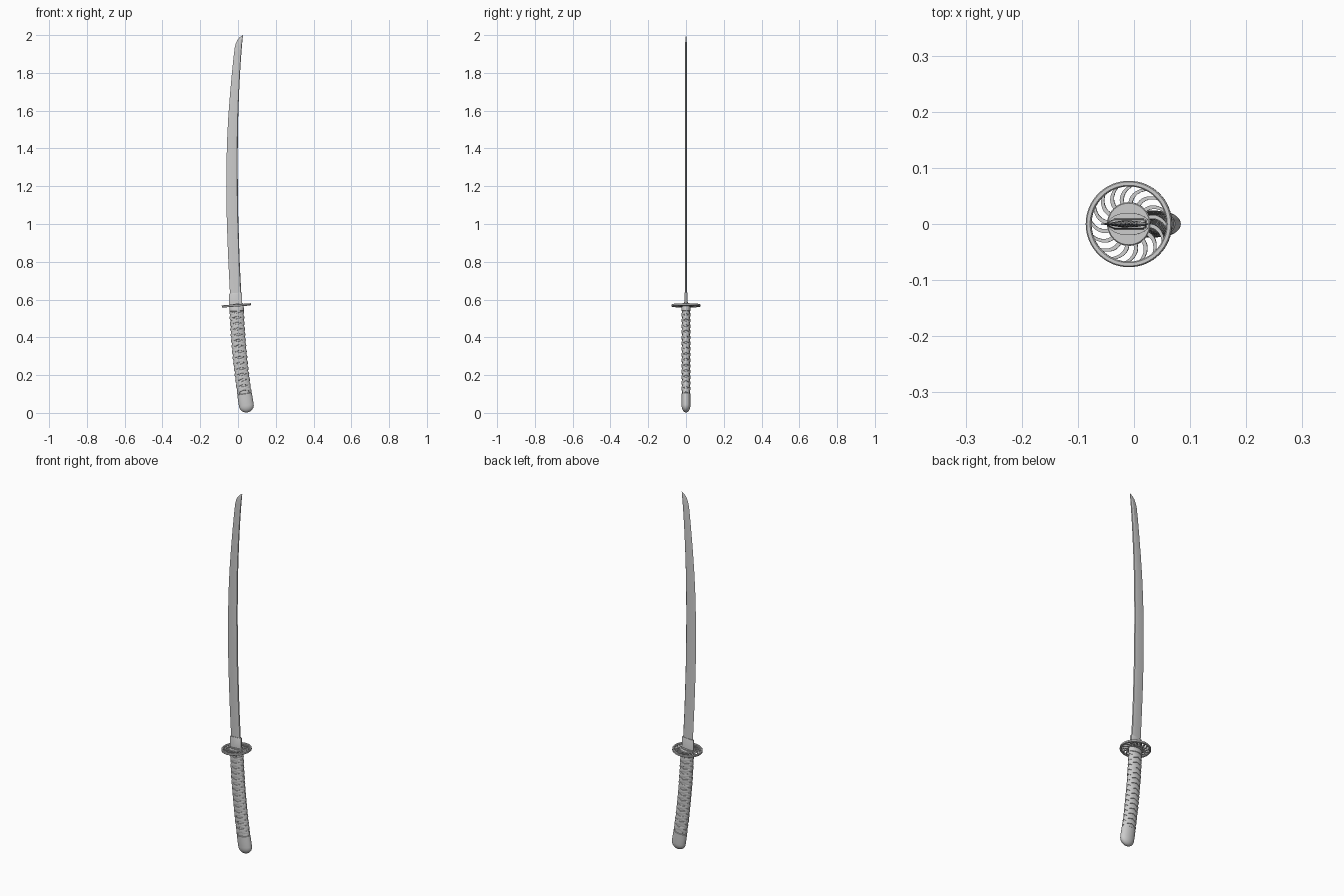
import bpy, bmesh, math
from mathutils import Vector, Matrix

if "Cube" in bpy.data.objects:
    bpy.data.objects.remove(bpy.data.objects["Cube"])

TAU = math.tau


def finish(bm, name, angle=35):
    bmesh.ops.recalc_face_normals(bm, faces=bm.faces)
    me = bpy.data.meshes.new(name)
    bm.to_mesh(me)
    bm.free()
    ob = bpy.data.objects.new(name, me)
    bpy.context.collection.objects.link(ob)
    bpy.ops.object.select_all(action='DESELECT')
    bpy.context.view_layer.objects.active = ob
    ob.select_set(True)
    bpy.ops.object.shade_smooth_by_angle(angle=math.radians(angle))
    return ob


def loft(bm, rings, caps=True, loop=False):
    """Bridge equal-length closed rings of points."""
    vs = [[bm.verts.new(p) for p in r] for r in rings]
    pairs = list(zip(vs, vs[1:])) + ([(vs[-1], vs[0])] if loop else [])
    for a, b in pairs:
        n = len(a)
        for i in range(n):
            bm.faces.new((a[i], a[(i + 1) % n], b[(i + 1) % n], b[i]))
    if caps and not loop:
        bm.faces.new(vs[0])
        bm.faces.new(vs[-1])


def grip_point(t, theta, a, b):
    """Point on the curved handle, t = distance below the guard."""
    slope = 0.032 + 0.25 * t
    n = Vector((1, 0, slope)).normalized()
    c = Vector((-0.008 + 0.032 * t + 0.125 * t * t, 0, 0.57 - t))
    return c + n * (a * math.cos(theta)) + Vector((0, b * math.sin(theta), 0))


def grip_tube(name, sections, n=32):
    bm = bmesh.new()
    loft(bm, [[grip_point(t, TAU * i / n, a, b) for i in range(n)]
              for t, a, b in sections])
    return finish(bm, name)


# Blade: (z, cutting edge x, spine x)
rows = [(0.58, -0.040, 0.020), (0.70, -0.046, 0.014), (0.80, -0.051, 0.009),
        (0.92, -0.056, 0.005), (1.05, -0.060, 0.001), (1.20, -0.062, -0.001),
        (1.32, -0.061, -0.002), (1.44, -0.058, -0.001), (1.56, -0.052, 0.001),
        (1.68, -0.043, 0.005), (1.80, -0.032, 0.011), (1.88, -0.024, 0.016),
        (1.93, -0.018, 0.020), (1.955, -0.012, 0.022), (1.975, -0.003, 0.024),
        (1.99, 0.010, 0.0255), (2.0, 0.0255, 0.0265)]
bm = bmesh.new()
rings = []
for z, e, s in rows:
    w = s - e
    y = 0.0058 * min(1, w / 0.045)
    ridge = e + 0.66 * w
    rings.append([(e, 0, z), (ridge, -y, z), (s - 0.06 * w, -y * 0.65, z),
                  (s, 0, z), (s - 0.06 * w, y * 0.65, z), (ridge, y, z)])
loft(bm, rings)
finish(bm, "blade", 20)

# Blade collar
bm = bmesh.new()
rings = []
for z, g in ((0.572, 0.001), (0.632, 0), (0.636, -0.0015)):
    xa, xb, y = -0.047 - g, 0.021 + g, 0.0085 + g
    pts = [(xa, -0.003), (xa + 0.012, -y), (xb - 0.004, -y), (xb, -y + 0.003),
           (xb, y - 0.003), (xb - 0.004, y), (xa + 0.012, y), (xa, 0.003)]
    rings.append([(x, yy, z + 0.08 * x) for x, yy in pts])
loft(bm, rings)
finish(bm, "blade_collar")

# Guard: rim, centre plate and swirling spokes
tilt = Matrix.Translation((-0.009, 0, 0.569)) @ Matrix.Rotation(-0.075, 4, 'Y')


def polar(r, ang, z):
    return tilt @ Vector((r * math.cos(ang), r * math.sin(ang), z))


bm = bmesh.new()
rim = [(0.067, -0.004), (0.069, -0.006), (0.075, -0.006), (0.077, -0.004),
       (0.077, 0.004), (0.075, 0.006), (0.069, 0.006), (0.067, 0.004)]
loft(bm, [[polar(r, TAU * i / 64, z) for r, z in rim] for i in range(64)], loop=True)
finish(bm, "guard_rim")

bm = bmesh.new()
loft(bm, [[polar(r, TAU * i / 48, z) for i in range(48)] for r, z in
          ((0.037, -0.005), (0.039, -0.003), (0.039, 0.003), (0.037, 0.005))])
finish(bm, "guard_plate")

bm = bmesh.new()
for k in range(16):
    rings = []
    for j in range(8):
        u = j / 7
        r = 0.036 + 0.034 * u
        ang = TAU * (k + 0.5) / 16 - 0.42 * u * u + 0.12
        h = (0.0034 + 0.001 * u) / r
        rings.append([polar(r, ang - h, -0.004), polar(r, ang + h, -0.004),
                      polar(r, ang + h, 0.004), polar(r, ang - h, 0.004)])
    loft(bm, rings)
finish(bm, "guard_spokes")

# Washers either side of the guard
for name, z0, z1 in (("washer_upper", 0.004, 0.009), ("washer_lower", -0.009, -0.004)):
    bm = bmesh.new()
    loft(bm, [[tilt @ Vector((0.037 * math.cos(TAU * i / 32), 0.02 * math.sin(TAU * i / 32), z))
               for i in range(32)] for z in (z0, z1)])
    finish(bm, name)

# Handle core, ferrule and rounded end cap
grip_tube("handle_core", [(0.01 + 0.46 * i / 24, 0.0355, 0.0205) for i in range(25)])
grip_tube("ferrule", [(0.006, 0.037, 0.022), (0.008, 0.038, 0.023),
                      (0.030, 0.038, 0.023), (0.032, 0.0365, 0.0215)])
cap = [(0.468, 0.0365, 0.0215), (0.470, 0.039, 0.0235), (0.50, 0.0395, 0.0238),
       (0.53, 0.0395, 0.0235)]
for i in range(1, 9):
    q = math.pi / 2 * i / 8.2
    cap.append((0.53 + 0.037 * math.sin(q), 0.0395 * math.cos(q), 0.0235 * math.cos(q)))
grip_tube("end_cap", cap)

# Crossed wrap: four helical bands, two in each direction
d, start, length, seg = 0.03, 0.036, 0.428, 24
profile = [(-0.0095, -0.002), (-0.008, 0.0015), (0, 0.0032), (0.008, 0.0015), (0.0095, -0.002)]
for hand, label in ((1, "left"), (-1, "right")):
    for j in range(2):
        bm = bmesh.new()
        steps = int(length / (2 * d) * seg)
        rings = []
        for i in range(steps + 1):
            t = start + length * i / steps
            th = hand * math.pi * (t - start) / d + j * math.pi
            lift = 0.0008 * (1 + hand * math.cos(2 * th)) * 0.5
            rings.append([grip_point(min(max(t + o, 0.028), 0.473), th,
                                     0.0355 + h + lift, 0.0205 + h + lift)
                          for o, h in profile])
        loft(bm, rings)
        finish(bm, f"wrap_{label}_{j + 1}", 40)
